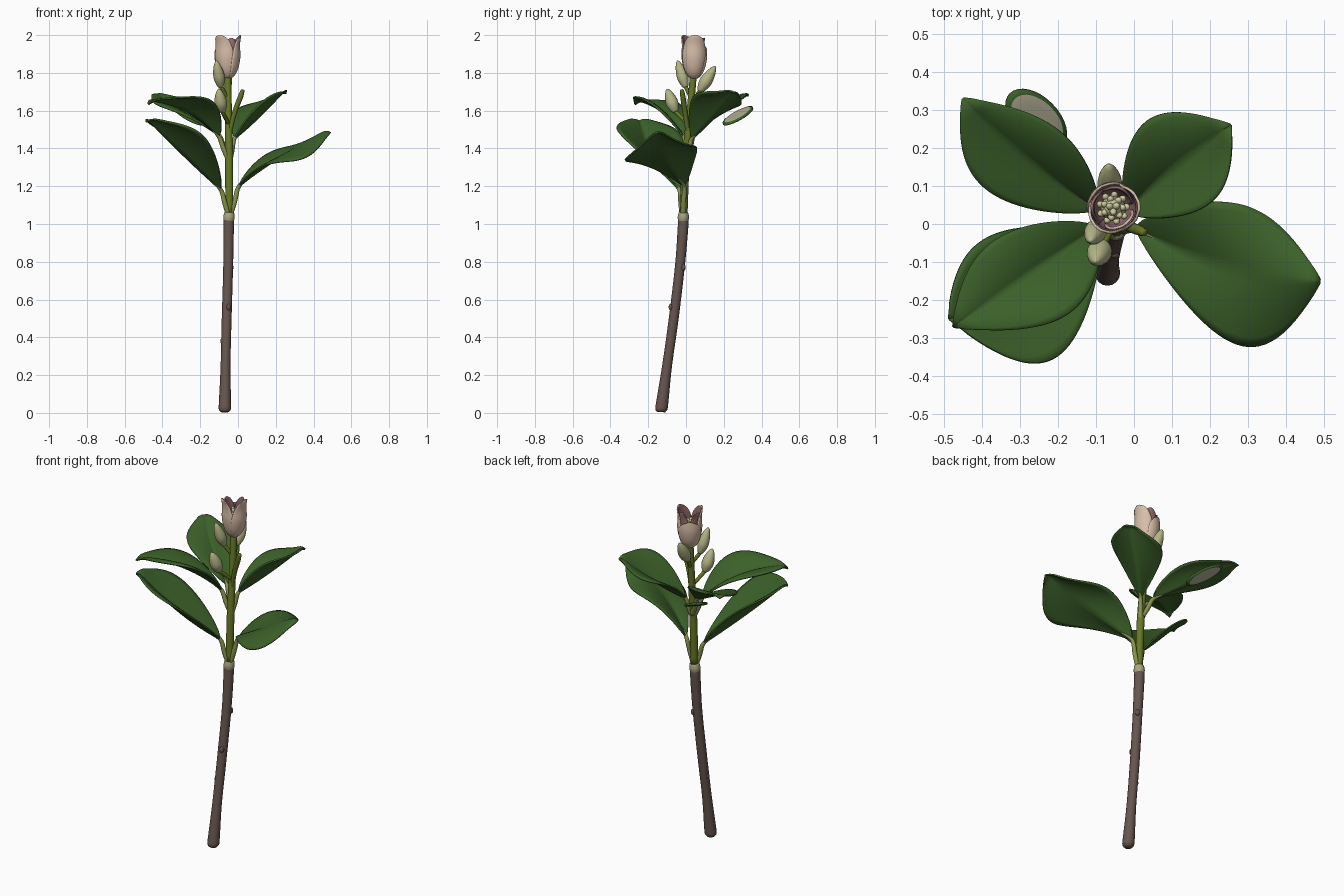
import bpy, bmesh, math
from mathutils import Vector, Matrix

if "Cube" in bpy.data.objects:
    bpy.data.objects.remove(bpy.data.objects["Cube"])


def material(name, rgb):
    m = bpy.data.materials.new(name)
    m.diffuse_color = (*rgb, 1)
    m.use_nodes = True
    m.node_tree.nodes["Principled BSDF"].inputs["Base Color"].default_value = m.diffuse_color
    return m


BARK = material("brown bark", (0.135, 0.092, 0.078))
LEAF = material("dark leaf green", (0.044, 0.117, 0.022))
STEM = material("olive stem", (0.135, 0.19, 0.018))
STALK = material("light stalk green", (0.25, 0.29, 0.08))
NODE = material("pale node", (0.40, 0.38, 0.22))
BUD = material("pale bud green", (0.46, 0.46, 0.24))
PETAL = material("blush petal", (0.68, 0.51, 0.39))
MAUVE = material("mauve petal", (0.30, 0.155, 0.15))
STAMEN = material("cream stamen", (0.60, 0.58, 0.34))
BEIGE = material("beige scale", (0.45, 0.42, 0.30))


def finish(name, bm, *mats):
    for f in bm.faces:
        f.smooth = True
    me = bpy.data.meshes.new(name)
    bm.to_mesh(me)
    bm.free()
    ob = bpy.data.objects.new(name, me)
    for m in mats:
        me.materials.append(m)
    bpy.context.collection.objects.link(ob)
    return ob


def grid_mesh(rows, closed=False):
    """Skin a list of equal-length point rows with quads."""
    bm = bmesh.new()
    vs = [[bm.verts.new(p) for p in row] for row in rows]
    n = len(vs[0])
    for a, b in zip(vs, vs[1:]):
        for i in range(n if closed else n - 1):
            j = (i + 1) % n
            bm.faces.new((a[i], a[j], b[j], b[i]))
    if closed:
        bm.faces.new(vs[0][::-1])
        bm.faces.new(vs[-1])
    return bm


def spline(pts, steps=6):
    """Catmull-Rom through points of any dimension."""
    pts = [Vector(p) for p in pts]
    ext = [2 * pts[0] - pts[1]] + pts + [2 * pts[-1] - pts[-2]]
    out = []
    for a, b, c, d in zip(ext, ext[1:], ext[2:], ext[3:]):
        for k in range(steps):
            t = k / steps
            out.append(0.5 * (2 * b + (c - a) * t + (2 * a - 5 * b + 4 * c - d) * t * t
                              + (3 * b - a - 3 * c + d) * t ** 3))
    return out + [pts[-1]]


def tube(name, pts, mat, sides=16):
    """Sweep a round section along (x, y, z, radius) points."""
    path = spline(pts)
    rows = []
    for i, p in enumerate(path):
        d = (path[min(i + 1, len(path) - 1)] - path[max(i - 1, 0)]).to_3d().normalized()
        e = Vector((0, 1, 0)).cross(d).normalized()
        f = d.cross(e)
        rows.append([p.to_3d() + p[3] * (e * math.cos(a) + f * math.sin(a))
                     for a in (2 * math.pi * k / sides for k in range(sides))])
    return finish(name, grid_mesh(rows, True), mat)


def ellipsoid(bm, centre, axis, half_len, r):
    rot = Vector(axis).to_track_quat('Z', 'Y').to_matrix().to_4x4()
    mat = Matrix.Translation(centre) @ rot @ Matrix.Diagonal((r, r, half_len, 1))
    bmesh.ops.create_uvsphere(bm, u_segments=16, v_segments=10, radius=1, matrix=mat)


# woody twig, pale node and green shoot
tube("woody_twig", [(-.07, -.132, .004, .022), (-.07, -.131, .02, .032), (-.069, -.125, .06, .032),
                    (-.066, -.1, .25, .026), (-.06, -.065, .5, .026), (-.052, -.032, .78, .026),
                    (-.05, -.016, .98, .028), (-.05, -.015, 1.025, .027)], BARK)
tube("node_ring", [(-.05, -.015, 1.015, .027), (-.048, -.014, 1.035, .030),
                   (-.046, -.013, 1.06, .026)], NODE)
tube("green_shoot", [(-.046, -.013, 1.05, .021), (-.047, -.002, 1.32, .021),
                     (-.05, .018, 1.55, .019), (-.055, .04, 1.8, .018)], STEM)
bm = bmesh.new()
for x, y, z in ((-.036, -.014, .77), (-.082, -.08, .38), (-.05, -.08, .56)):
    ellipsoid(bm, (x, y, z), (0, 0, 1), .018, .012)
finish("twig_knots", bm, BARK)


def leaf(name, root, base, mid, tip, left, right, arch=.1, skew=1.12):
    """Leaf from its midrib and two widest edge points, plus stalk.
    arch lifts the edges near the base and drops them near the tip."""
    base, mid, tip, left, right = map(Vector, (base, mid, tip, left, right))

    def rib(t):
        return (base * (2 * (t - .5) * (t - 1)) + mid * (4 * t * (1 - t))
                + tip * (2 * t * (t - .5)))
    rows = []
    for i in range(33):
        t = i / 32
        hook = Vector((0, 0, -.022 * max(0, (t - .92) / .08) ** 2))
        row = []
        for k in range(-8, 9):
            u = abs(k) / 8
            s = skew if k > 0 else 1 + (skew - 1) * .5
            w = max(math.sin(math.pi * t ** s), 0) ** (.65 + .25 * t) + .015
            side = (left if k < 0 else right) - mid - Vector((0, 0, arch * (t - .5)))
            row.append(rib(t) + hook + side * w * u + Vector((0, 0, .05 * u * (1 - u) * w)))
        rows.append(row)
    ob = finish(name, grid_mesh(rows), LEAF)
    mod = ob.modifiers.new("thickness", 'SOLIDIFY')
    mod.thickness, mod.offset = .009, 0
    # stalk runs a short way under the blade
    a, b, c = Vector(root), base, rib(.12)
    tube(name + "_stalk", [(*a, .014), (*((a + b) / 2 + Vector((0, 0, -.005))), .013),
                           (*b, .011), (*c, .004)], STALK, 12)


leaf("lower_left_leaf", (-.05, -.02, 1.05), (-.09, -.035, 1.18), (-.28, -.17, 1.355),
     (-.488, -.25, 1.565), (-.37, -.03, 1.47), (-.19, -.34, 1.47), .12, 1.2)
leaf("lower_right_leaf", (-.04, -.015, 1.05), (.005, -.01, 1.2), (.24, -.11, 1.365),
     (.49, -.15, 1.505), (.26, .055, 1.405), (.24, -.305, 1.33), .24, 1.3)
leaf("upper_right_leaf", (-.045, .0, 1.33), (-.02, .03, 1.45), (.1, .14, 1.555),
     (.255, .26, 1.715), (.025, .262, 1.62), (.19, .05, 1.685), .17)
leaf("upper_front_left_leaf", (-.05, -.0, 1.34), (-.1, -.01, 1.46), (-.27, -.13, 1.595),
     (-.475, -.27, 1.655), (-.36, -.04, 1.635), (-.16, -.225, 1.66), .08)
leaf("upper_back_left_leaf", (-.05, .01, 1.36), (-.1, .04, 1.47), (-.28, .17, 1.585),
     (-.45, .33, 1.70), (-.385, .09, 1.615), (-.18, .23, 1.635))

# loose thin scale under the back leaf: beige faces, green rim
u = Vector((-.64, .64, .45)).normalized()
v = Vector((-.707, -.707, 0))
n = u.cross(v)
bm = grid_mesh([[Vector((-.258, .275, 1.573)) + s * (u * .108 * math.cos(a) + v * .06 * math.sin(a))
                 + n * h for a in (2 * math.pi * k / 32 for k in range(32))]
                for s, h in ((.5, -.009), (.85, -.008), (1, -.004), (1, .004), (.85, .008), (.5, .009))], True)
bm.normal_update()
for f in bm.faces:
    f.material_index = 0 if abs(f.normal.dot(n)) > .97 else 1
finish("loose_scale", bm, BEIGE, LEAF)


# side buds on short stalks
def bud(name, root, bottom, top, r):
    b, t = Vector(bottom), Vector(top)
    prof = ((0, .25), (.08, .6), (.3, .97), (.5, 1), (.75, .75), (.93, .38), (1, .1))
    tube(name, [(*b.lerp(t, k), r * w) for k, w in prof], BUD)
    tube(name + "_stalk", [(*root, .01), (*b.lerp(t, .05), .011)], STEM, 10)


bud("front_bud", (-.05, .01, 1.53), (-.083, -.055, 1.59), (-.102, -.1, 1.715), .032)
bud("left_bud", (-.052, .03, 1.66), (-.09, .0, 1.72), (-.115, -.045, 1.865), .029)
bud("back_bud", (-.052, .03, 1.64), (-.062, .07, 1.70), (-.066, .155, 1.835), .032)
tube("side_shoot", [(-.045, .01, 1.48, .011), (-.018, -.005, 1.59, .013),
                    (.012, -.016, 1.67, .014), (.026, -.022, 1.71, .01)], STEM, 12)

# flower
C = Vector((-.055, .042, 0))
PROFILE = spline([(0, .018), (.08, .038), (.25, .056), (.5, .066), (.78, .064), (1, .07)], 4)


def cup_radius(h):
    for (a, ra), (b, rb) in zip(PROFILE, PROFILE[1:]):
        if h <= b:
            return ra + (rb - ra) * (h - a) / (b - a)
    return PROFILE[-1][1]


def petal(name, azimuth, half, top, scale, outside):
    az, half = math.radians(azimuth), math.radians(half)
    rows = []
    for i in range(25):
        v = (i / 24) ** 1.2
        w = half * math.sqrt(max(1 - v ** 3.5, .015))
        z = 1.77 + (top - 1.77) * v
        r = scale * cup_radius((z - 1.77) / .23)
        rows.append([C + Vector((r * math.cos(az + w * k / 7), r * math.sin(az + w * k / 7), z))
                     for k in range(-7, 8)])
    ob = finish(name, grid_mesh(rows), outside, MAUVE)
    mod = ob.modifiers.new("thickness", 'SOLIDIFY')
    mod.thickness, mod.offset = .007, -1
    mod.material_offset = 1


for name, args in {"right_petal": (5, 76, 2.0, 1.03), "front_left_petal": (232, 74, 2.0, 1.0),
                   "back_left_petal": (125, 70, 1.94, 1.06)}.items():
    petal(name, *args, PETAL)
for name, args in {"inner_back_petal": (70, 58, 1.985, .87), "inner_left_petal": (172, 58, 1.985, .88)}.items():
    petal(name, *args, MAUVE)
petal("inner_front_petal", 300, 58, 1.92, .86, PETAL)

# stamen cone with knobs
bm = bmesh.new()
ellipsoid(bm, C + Vector((0, 0, 1.85)), (0, 0, 1), .075, .034)
for r, z, count in ((.034, 1.87, 9), (.023, 1.9, 7), (.009, 1.925, 3)):
    for k in range(count):
        a = 2 * math.pi * k / count + z * 9
        ellipsoid(bm, C + Vector((r * math.cos(a), r * math.sin(a), z)),
                  (math.cos(a), math.sin(a), 2), .014, .0095)
finish("stamens", bm, STAMEN)
